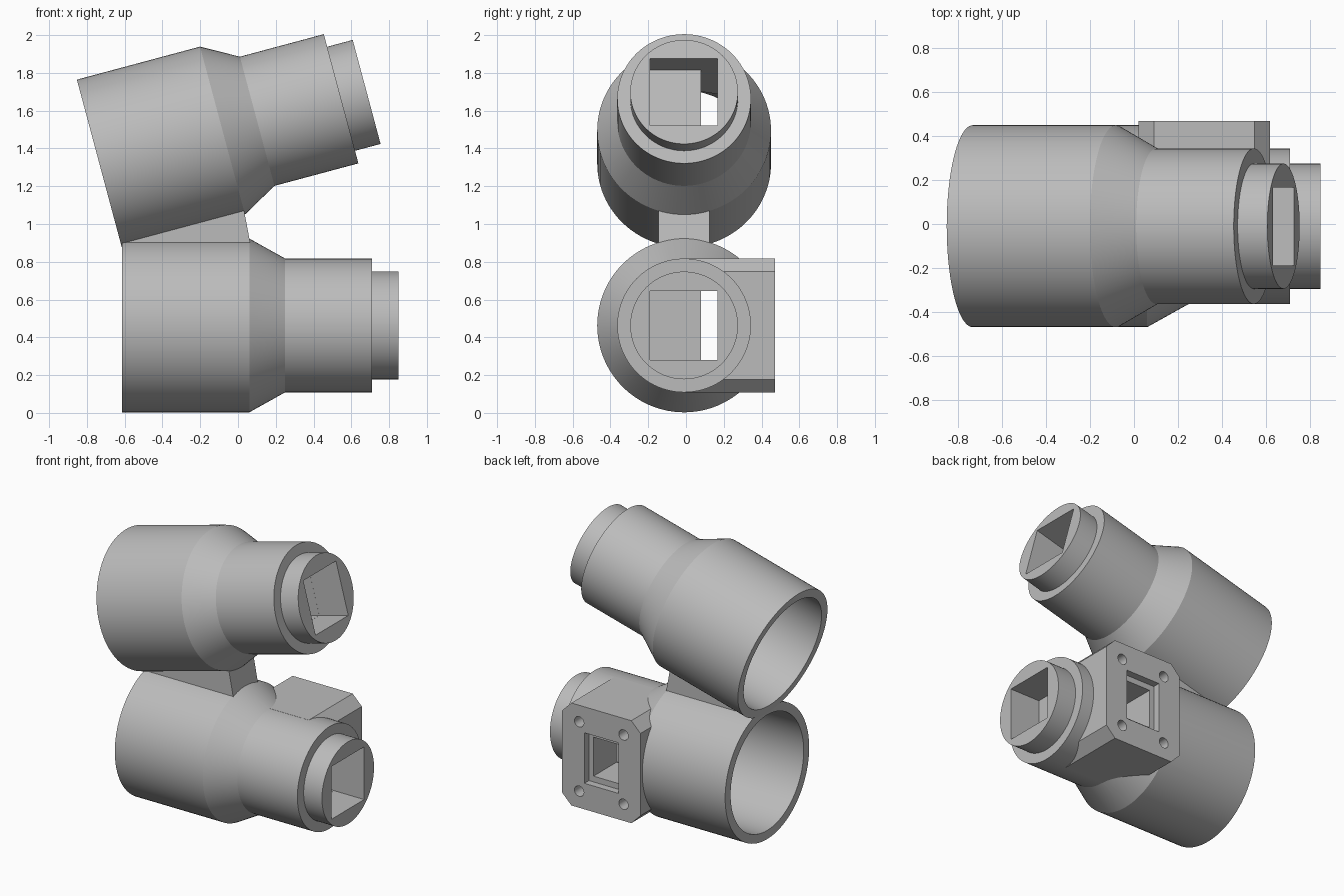
import bpy, bmesh, math
from mathutils import Matrix, Vector

if "Cube" in bpy.data.objects:
    bpy.data.objects.remove(bpy.data.objects["Cube"])

grey = bpy.data.materials.new("plain_grey")
grey.diffuse_color = (0.5, 0.5, 0.5, 1)
grey.use_nodes = True
grey.node_tree.nodes["Principled BSDF"].inputs["Base Color"].default_value = grey.diffuse_color


def make(name, bm):
    bmesh.ops.recalc_face_normals(bm, faces=bm.faces)
    me = bpy.data.meshes.new(name)
    bm.to_mesh(me)
    bm.free()
    me.materials.append(grey)
    ob = bpy.data.objects.new(name, me)
    bpy.context.collection.objects.link(ob)
    return ob


def lathe(name, profile, n=96):
    """Solid turned around the x axis from (x, radius) points."""
    bm = bmesh.new()
    rings = [[bm.verts.new((x, r * math.cos(math.tau * i / n), r * math.sin(math.tau * i / n)))
              for i in range(n)] for x, r in profile]
    for a, b in zip(rings, rings[1:]):
        for i in range(n):
            j = (i + 1) % n
            bm.faces.new((a[i], a[j], b[j], b[i]))
    bm.faces.new(rings[0])
    bm.faces.new(rings[-1])
    return make(name, bm)


def prism(name, outline, y0, y1):
    """Extrude an (x, z) outline along y."""
    bm = bmesh.new()
    f = bm.faces.new([bm.verts.new((x, y0, z)) for x, z in outline])
    ext = bmesh.ops.extrude_face_region(bm, geom=[f])["geom"]
    bmesh.ops.translate(bm, vec=(0, y1 - y0, 0),
                        verts=[v for v in ext if isinstance(v, bmesh.types.BMVert)])
    return make(name, bm)


def box(name, x0, x1, y0, y1, z0, z1):
    return prism(name, [(x0, z0), (x1, z0), (x1, z1), (x0, z1)], y0, y1)


def combine(ob, others, op):
    """Apply booleans and remove the helper solids."""
    for o in others:
        m = ob.modifiers.new(op, "BOOLEAN")
        m.object, m.operation, m.solver = o, op, "EXACT"
    bpy.context.view_layer.update()
    me = bpy.data.meshes.new_from_object(ob.evaluated_get(bpy.context.evaluated_depsgraph_get()))
    ob.modifiers.clear()
    ob.data = me
    for o in others:
        bpy.data.objects.remove(o)


def tube(name, with_port):
    # stepped outer body, modelled on its own axis
    body = lathe(name, [(-0.615, 0.46), (0.06, 0.46), (0.25, 0.354), (0.71, 0.354)])
    neck = lathe("neck", [(0.6, 0.285), (0.85, 0.285)])
    solids = [neck]
    # wide bore, square socket and narrow slot joining them
    cuts = [lathe("bore", [(-0.7, 0.40), (-0.02, 0.40), (0.2, 0.18)]),
            box("socket", 0.62, 0.9, -0.18, 0.177, -0.183, 0.182),
            box("slot", 0.0, 0.64, 0.09, 0.1765, -0.1825, 0.1815)]
    if with_port:
        # chamfered mounting block on the back
        cx, hx, hz, c = 0.32, 0.30, 0.355, 0.07
        pts = [(hx - c, hz), (hx, hz - c), (hx, c - hz), (hx - c, -hz),
               (c - hx, -hz), (-hx, c - hz), (-hx, hz - c), (c - hx, hz)]
        solids.append(prism("block", [(cx + x, z) for x, z in pts], 0.0, 0.48))
        # stepped window and four screw holes
        cuts += [box("recess", cx - 0.13, cx + 0.13, 0.43, 0.6, -0.175, 0.175),
                 box("window", cx - 0.095, cx + 0.095, 0.13, 0.6, -0.135, 0.135)]
        for sx in (-1, 1):
            for sz in (-1, 1):
                cuts.append(prism("screw_hole", [
                    (cx + sx * 0.17 + 0.036 * math.cos(math.tau * k / 24),
                     sz * 0.24 + 0.036 * math.sin(math.tau * k / 24)) for k in range(24)], 0.33, 0.6))
    combine(body, solids, "UNION")
    combine(body, cuts, "DIFFERENCE")
    bpy.ops.object.select_all(action="DESELECT")
    body.select_set(True)
    bpy.context.view_layer.objects.active = body
    bpy.ops.object.shade_smooth_by_angle(angle=math.radians(25))
    return body


# lower tube lies level, upper tube tilts up towards the neck
lower = tube("lower_tube", True)
lower.location = (0, -0.01, 0.463)
upper = tube("upper_tube", False)
upper.matrix_world = (Matrix.Translation((-0.734, -0.01, 1.32))
                      @ Matrix.Rotation(math.radians(-15), 4, "Y")
                      @ Matrix.Translation((0.615, 0, 0)))

# wedge web joining the two tubes
prism("joining_wedge", [(-0.612, 0.882), (0.068, 0.882), (0.03, 1.082), (-0.612, 0.91)], -0.145, 0.125)
